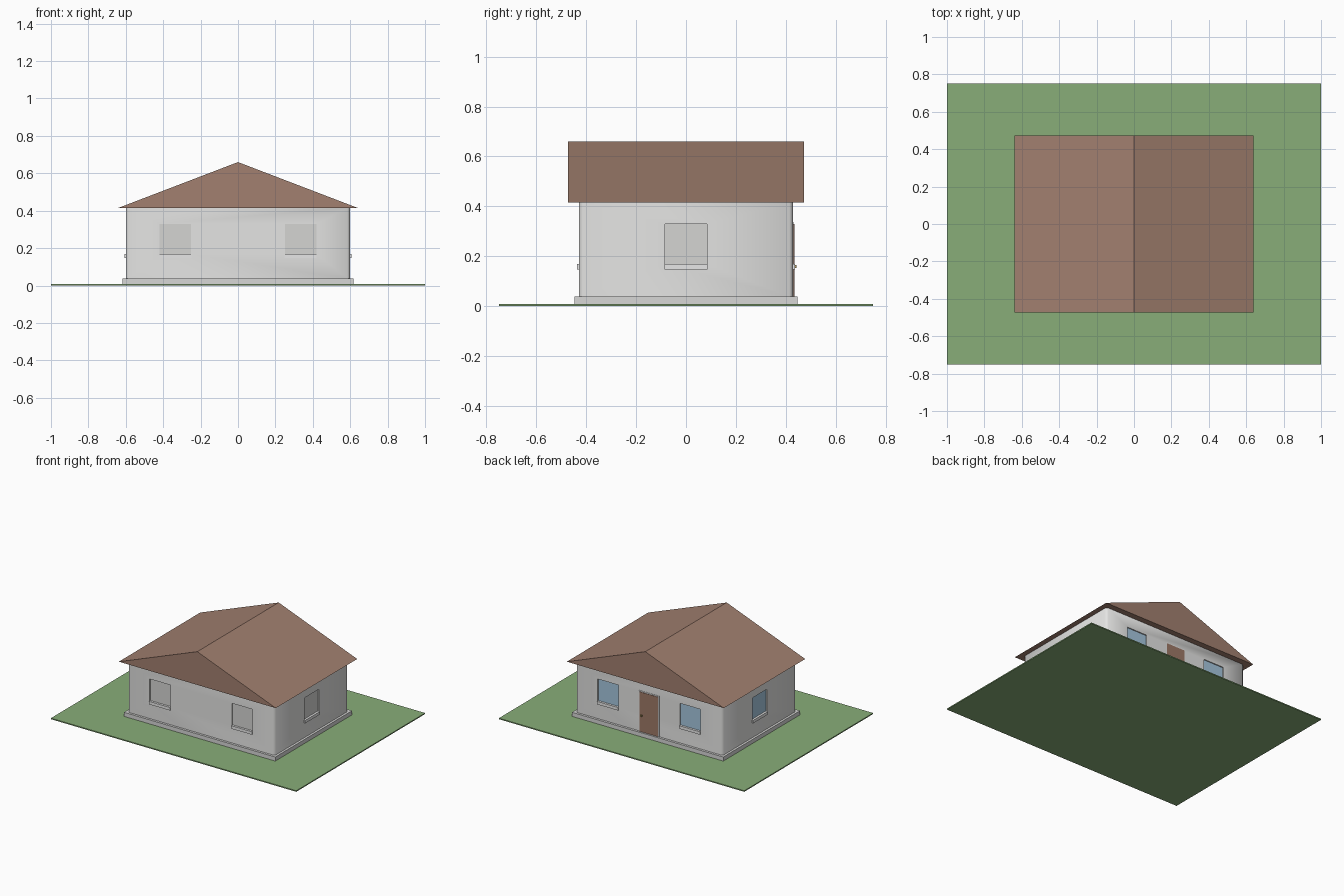
import bpy, bmesh, math
from mathutils import Vector

if "Cube" in bpy.data.objects:
    bpy.data.objects.remove(bpy.data.objects["Cube"], do_unlink=True)


def material(name, r, g, b):
    m = bpy.data.materials.new(name)
    m.use_nodes = True
    m.diffuse_color = (r, g, b, 1)
    m.node_tree.nodes["Principled BSDF"].inputs["Base Color"].default_value = (r, g, b, 1)
    return m


GRASS = material("grass green", 0.25, 0.42, 0.19)
ROOF = material("roof brown", 0.36, 0.215, 0.16)
WALL = material("wall off white", 0.78, 0.78, 0.77)
STONE = material("foundation grey", 0.68, 0.68, 0.67)
BLIND = material("closed window grey", 0.66, 0.66, 0.65)
GLASS = material("glass blue", 0.38, 0.57, 0.73)
SILL = material("sill white", 0.9, 0.9, 0.9)
DOOR = material("door brown", 0.34, 0.19, 0.135)
BRASS = material("handle brass", 0.45, 0.33, 0.12)


def finish(name, bm, mat):
    bmesh.ops.recalc_face_normals(bm, faces=bm.faces)
    me = bpy.data.meshes.new(name)
    bm.to_mesh(me)
    bm.free()
    ob = bpy.data.objects.new(name, me)
    bpy.context.collection.objects.link(ob)
    if mat:
        me.materials.append(mat)
    return ob


def box(name, lo, hi, mat, bevel=0):
    """Box between two corners, with optional chamfered upright edges."""
    lo, hi = Vector(lo), Vector(hi)
    bm = bmesh.new()
    bmesh.ops.create_cube(bm, size=1)
    for v in bm.verts:
        v.co = Vector((lo + hi) / 2 + v.co * (hi - lo))
    if bevel:
        upright = [e for e in bm.edges if abs(e.verts[0].co.z - e.verts[1].co.z) > 0.01]
        bmesh.ops.bevel(bm, geom=upright, offset=bevel, segments=1, affect='EDGES')
    return finish(name, bm, mat)


def wall_box(name, side, centre, half, z0, z1, d0, d1, mat):
    """Box on one wall: d0 and d1 are distances outward from the wall plane."""
    axis, sign, plane = SIDES[side]
    a, b = sorted((sign * (plane + d0), sign * (plane + d1)))
    if axis == 'y':
        return box(name, (centre - half, a, z0), (centre + half, b, z1), mat)
    return box(name, (a, centre - half, z0), (b, centre + half, z1), mat)


HX, HY = 0.6, 0.43
BASE, EAVES, RIDGE = 0.038, 0.415, 0.66
SIDES = {"front": ('y', -1, HY), "back": ('y', 1, HY),
         "left": ('x', 1, HX), "right": ('x', -1, HX)}

# Ground and foundation
box("lawn", (-1, -0.75, 0), (1, 0.75, 0.008), GRASS)
box("foundation", (-0.617, -0.447, 0.008), (0.617, 0.447, BASE), STONE)

# Walls with chamfered corners
walls = box("walls", (-HX, -HY, BASE), (HX, HY, EAVES), WALL, bevel=0.015)

# Window openings, panes and sills
WINDOWS = [("front", -0.335), ("front", 0.335), ("back", -0.335), ("back", 0.335),
           ("left", 0), ("right", 0)]
for side, c in WINDOWS:
    cutter = wall_box("cutter", side, c, 0.084, 0.168, 0.33, -0.015, 0.02, None)
    cutter.hide_render = True
    mod = walls.modifiers.new("opening", 'BOOLEAN')
    mod.operation = 'DIFFERENCE'
    mod.solver = 'EXACT'
    mod.object = cutter
    bpy.context.view_layer.objects.active = walls
    bpy.ops.object.modifier_apply(modifier=mod.name)
    bpy.data.objects.remove(cutter, do_unlink=True)
    pane = GLASS if side in ("back", "right") else BLIND
    wall_box(side + "_window_pane", side, c, 0.084, 0.168, 0.33, -0.015, -0.008, pane)
    wall_box(side + "_window_sill", side, c, 0.086, 0.146, 0.168, -0.01, 0.008, SILL)

bpy.ops.object.select_all(action='DESELECT')
walls.select_set(True)
bpy.context.view_layer.objects.active = walls
bpy.ops.object.shade_smooth_by_angle(angle=math.radians(50))

# Door with frame and handle
wall_box("door_frame", "back", 0, 0.083, BASE, 0.338, -0.01, 0.002, SILL)
wall_box("door", "back", 0, 0.076, BASE, 0.33, -0.01, 0.005, DOOR)
wall_box("door_handle", "back", 0.058, 0.006, 0.153, 0.165, 0, 0.013, BRASS)

# Closed gable roof
bm = bmesh.new()
gable = bm.faces.new([bm.verts.new(p) for p in
                      ((-0.64, -0.474, EAVES), (0.64, -0.474, EAVES), (0, -0.474, RIDGE))])
out = bmesh.ops.extrude_face_region(bm, geom=[gable], use_keep_orig=True)
bmesh.ops.translate(bm, vec=(0, 0.948, 0),
                    verts=[g for g in out["geom"] if isinstance(g, bmesh.types.BMVert)])
finish("roof", bm, ROOF)
